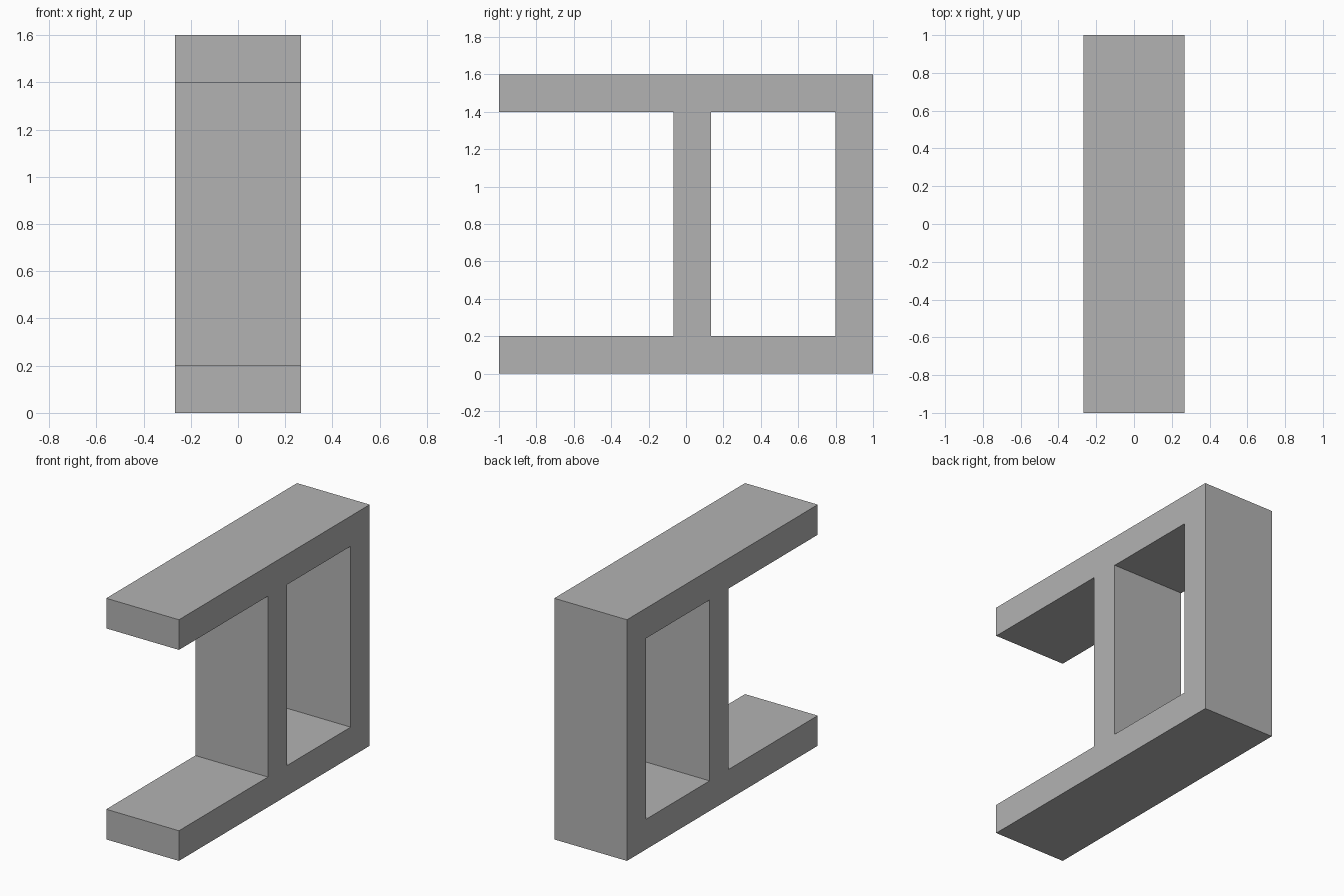
import bpy
import bmesh

cube = bpy.data.objects.get("Cube")
if cube:
    bpy.data.objects.remove(cube, do_unlink=True)

HALF_WIDTH = 0.2667
Y_CUTS = [-1.0, -0.0667, 0.1333, 0.8, 1.0]
Z_CUTS = [0.0, 0.2, 1.4, 1.6]
OPENINGS = {(0, 1), (2, 1)}  # front bay and enclosed rear bay

# Plain grey material
grey = bpy.data.materials.new("plain_grey")
grey.use_nodes = True
colour = (0.45, 0.45, 0.45, 1.0)
grey.diffuse_color = colour
for node in grey.node_tree.nodes:
    if node.type == 'BSDF_PRINCIPLED':
        node.inputs["Base Color"].default_value = colour

# Side profile: two shelves joined by a centre upright and a back upright
bm = bmesh.new()
grid = [[bm.verts.new((-HALF_WIDTH, y, z)) for z in Z_CUTS] for y in Y_CUTS]
for i in range(len(Y_CUTS) - 1):
    for j in range(len(Z_CUTS) - 1):
        if (i, j) not in OPENINGS:
            bm.faces.new((grid[i][j], grid[i + 1][j],
                          grid[i + 1][j + 1], grid[i][j + 1]))

# Extrude the profile across the full width
result = bmesh.ops.extrude_face_region(bm, geom=bm.faces[:], use_keep_orig=True)
moved = [g for g in result["geom"] if isinstance(g, bmesh.types.BMVert)]
bmesh.ops.translate(bm, verts=moved, vec=(2 * HALF_WIDTH, 0, 0))
bmesh.ops.recalc_face_normals(bm, faces=bm.faces[:])

mesh = bpy.data.meshes.new("frame")
bm.to_mesh(mesh)
bm.free()
mesh.materials.append(grey)
frame = bpy.data.objects.new("frame", mesh)
bpy.context.collection.objects.link(frame)
